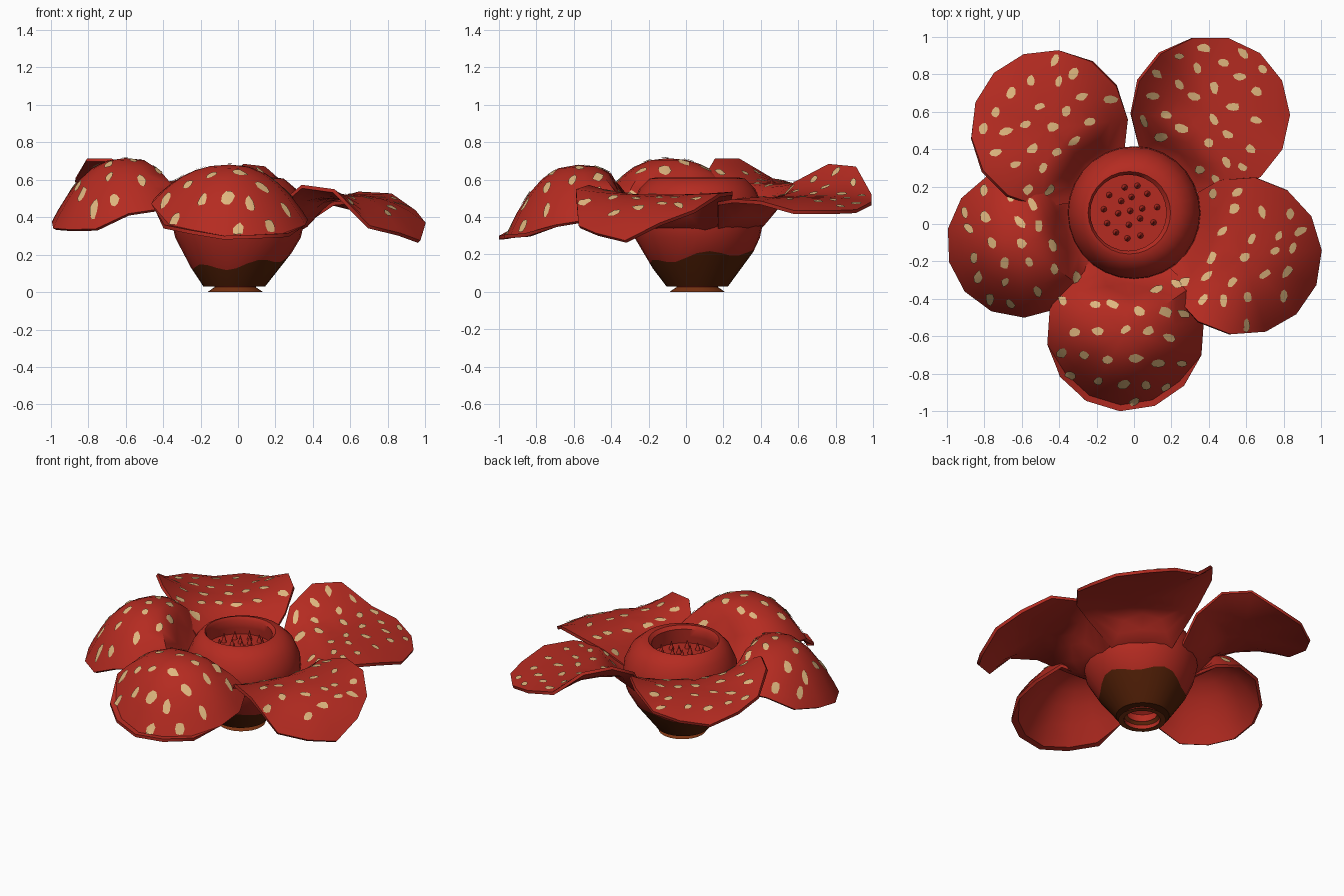
import bpy, bmesh, math, random
from mathutils import Vector, Matrix
from mathutils.bvhtree import BVHTree

if "Cube" in bpy.data.objects:
    bpy.data.objects.remove(bpy.data.objects["Cube"])

random.seed(4)
AXIS = Vector((0.0, 0.06, 0.0))      # centre of the bowl


def material(name, rgb):
    m = bpy.data.materials.new(name)
    m.diffuse_color = (*rgb, 1.0)
    m.use_nodes = True
    m.node_tree.nodes["Principled BSDF"].inputs["Base Color"].default_value = m.diffuse_color
    return m


RED = material("petal red", (0.46, 0.024, 0.015))
TAN = material("spot tan", (0.74, 0.47, 0.21))
DARK = material("dark brown", (0.085, 0.014, 0.002))
BROWN = material("foot brown", (0.2, 0.034, 0.006))


def finish(bm, name, mats, angle=45, thickness=0):
    me = bpy.data.meshes.new(name)
    bm.to_mesh(me)
    bm.free()
    ob = bpy.data.objects.new(name, me)
    bpy.context.collection.objects.link(ob)
    for m in mats:
        me.materials.append(m)
    bpy.ops.object.select_all(action='DESELECT')
    ob.select_set(True)
    bpy.context.view_layer.objects.active = ob
    if thickness:
        mod = ob.modifiers.new("thickness", 'SOLIDIFY')
        mod.thickness = thickness
        mod.offset = -1
        bpy.ops.object.modifier_apply(modifier=mod.name)
    bpy.ops.object.shade_smooth_by_angle(angle=math.radians(angle))
    return ob


def lathe(profile, n, centre, cap_end=False, wobble=None):
    """Revolve (radius, z, x shift) points; wobble = (ring index, function)."""
    bm = bmesh.new()
    rings = []
    for k, (r, z, dx) in enumerate(profile):
        ring = []
        for i in range(n):
            a = 2 * math.pi * i / n
            rr, zz = r, z
            if wobble and k == wobble[0]:
                rr, zz = wobble[1](a)
            ring.append(bm.verts.new((centre.x + dx + rr * math.cos(a),
                                      centre.y + rr * math.sin(a), zz)))
        rings.append(ring)
    for k in range(len(rings) - 1):
        for i in range(n):
            j = (i + 1) % n
            f = bm.faces.new((rings[k][i], rings[k][j], rings[k + 1][j], rings[k + 1][i]))
            f.material_index = k
    if cap_end:
        bm.faces.new(rings[-1]).material_index = len(rings)
    return bm


# Bowl with a rolled rim; the lower band has a wavy edge and is dark brown
def stain_edge(a):
    z = 0.17 + 0.04 * math.cos(a - 0.9) + 0.018 * math.sin(5 * a + 0.8)
    return 0.17 + (z - 0.03) * 0.12 / 0.17, z


bowl_profile = [(0.112, 0.03, -0.015), (0.165, 0.03, -0.02), (0.27, 0.17, -0.01), (0.335, 0.29, 0),
                (0.355, 0.38, 0), (0.35, 0.46, 0), (0.31, 0.55, 0), (0.255, 0.605, -0.01),
                (0.22, 0.612, -0.025), (0.203, 0.592, -0.03), (0.206, 0.54, -0.03),
                (0.21, 0.495, -0.03)]
bm = lathe(bowl_profile, 28, AXIS, True, (2, stain_edge))
for f in bm.faces:
    f.material_index = 1 if f.material_index < 2 else 0
finish(bm, "bowl", [RED, DARK])

# Flared foot, open below with a red hollow
foot_c = AXIS + Vector((-0.015, 0, 0))
bm = lathe([(0.112, 0.003, 0), (0.113, 0, 0), (0.148, 0, 0), (0.09, 0.04, 0)], 24, foot_c)
for f in bm.faces:
    f.material_index = 0
finish(bm, "foot", [BROWN], 30)
bm = lathe([(0.111, 0.002, 0), (0.111, 0.1, 0), (0.05, 0.14, 0)], 24, foot_c, True)
bmesh.ops.reverse_faces(bm, faces=[f for f in bm.faces if len(f.verts) == 4])
bmesh.ops.recalc_face_normals(bm, faces=bm.faces[:])
bmesh.ops.reverse_faces(bm, faces=bm.faces[:])
for f in bm.faces:
    f.material_index = 0
finish(bm, "foot_hollow", [RED])

# Spikes on the floor of the bowl
bm = bmesh.new()
hole = AXIS + Vector((-0.02, 0.01, 0))
for count, rad, turn in ((1, 0, 0), (6, 0.07, 0.3), (11, 0.138, 0.1)):
    for i in range(count):
        a = turn + 2 * math.pi * i / count + random.uniform(-0.15, 0.15)
        r = rad * random.uniform(0.92, 1.1)
        h = random.uniform(0.05, 0.065)
        bmesh.ops.create_cone(bm, cap_ends=True, segments=8, radius1=0.017, radius2=0.002, depth=h,
                              matrix=Matrix.Translation((hole.x + r * math.cos(a),
                                                         hole.y + r * math.sin(a), 0.493 + h / 2)))
finish(bm, "spikes", [RED])


def smooth(s):
    s = min(max(s, 0), 1)
    return s * s * (3 - 2 * s)


# Petals: centre, radius, centre height, and rim heights every 45 degrees from the tip
def petal(name, cx, cy, radius, mid, rim, root=0.38, lip=1.0, n=14):
    heading = math.atan2(cy - AXIS.y, cx - AXIS.x)

    def rim_height(t):
        t = (t / (math.pi / 4)) % 8
        i = int(t) % 8
        s = smooth(t - int(t))
        return rim[i] * (1 - s) + rim[(i + 1) % 8] * s

    bm = bmesh.new()
    centre = bm.verts.new((cx, cy, mid))
    rings = []
    for q in (0.25, 0.45, 0.62, 0.78, 0.92, 1.0):
        ring = []
        for i in range(n):
            t = 2 * math.pi * i / n
            p = Vector((cx + q * radius * math.cos(t + heading),
                        cy + q * radius * math.sin(t + heading), 0))
            away = p - AXIS
            dist = away.length
            edge = lip if math.cos(t) > 0.6 else 1.0    # flat lip only near the tip
            z = mid + (rim_height(t) - mid) * min(q / edge, 1) ** 2.3
            w = smooth((dist - 0.31) / 0.19)       # dip down to the root at the bowl wall
            z = root * (1 - w) + z * w
            if dist < 0.29:                        # keep the root inside the wall
                p = AXIS + away.normalized() * (0.29 + 0.1 * (dist - 0.29))
            p.z = z
            ring.append(bm.verts.new(p))
        rings.append(ring)
    for i in range(n):
        j = (i + 1) % n
        bm.faces.new((centre, rings[0][i], rings[0][j]))
        for a, b in zip(rings, rings[1:]):
            bm.faces.new((a[i], b[i], b[j], a[j]))
    bmesh.ops.triangulate(bm, faces=bm.faces[:])
    bm.normal_update()
    tree = BVHTree.FromBMesh(bm)
    finish(bm, name, [RED], 50, 0.02)

    # thin irregular spots laid on the upper side, mostly across the petal
    sp = bmesh.new()

    def drop(x, y):
        hit, nor, _, _ = tree.ray_cast(Vector((x, y, 3)), Vector((0, 0, -1)))
        return None if hit is None else hit + nor * 0.006

    step = 0.128
    for row in range(-3, 4):
        for col in range(-3, 4):
            u = (row + random.uniform(-0.2, 0.2)) * step
            v = (col + 0.5 * (row % 2) + random.uniform(-0.2, 0.2)) * step
            x = cx + u * math.cos(heading) - v * math.sin(heading)
            y = cy + u * math.sin(heading) + v * math.cos(heading)
            if math.hypot(u, v) > radius - 0.05 or math.hypot(x - AXIS.x, y - AXIS.y) < 0.42:
                continue
            turn = heading + math.pi / 2 + random.uniform(-0.7, 0.7)
            la, lb = random.uniform(0.027, 0.039), random.uniform(0.018, 0.025)
            pts = [drop(x, y)]
            for k in range(8):
                a = k * math.pi / 4
                w = random.uniform(0.8, 1.15)
                ex, ey = la * w * math.cos(a), lb * w * math.sin(a)
                pts.append(drop(x + ex * math.cos(turn) - ey * math.sin(turn),
                                y + ex * math.sin(turn) + ey * math.cos(turn)))
            if None in pts:
                continue
            vs = [sp.verts.new(p) for p in pts]
            for k in range(8):
                sp.faces.new((vs[0], vs[1 + k], vs[1 + (k + 1) % 8]))
    finish(sp, name + "_spots", [TAN])


petal("front_petal", -0.045, -0.577, 0.423, 0.68,
      (0.30, 0.31, 0.37, 0.46, 0.45, 0.48, 0.5, 0.35), lip=0.92)
petal("right_petal", 0.58, -0.17, 0.423, 0.52,
      (0.275, 0.43, 0.55, 0.48, 0.45, 0.46, 0.6, 0.34), root=0.34)
petal("back_right_petal", 0.41, 0.58, 0.423, 0.51,
      (0.44, 0.51, 0.71, 0.58, 0.45, 0.48, 0.5, 0.43), root=0.35)
petal("back_left_petal", -0.45, 0.51, 0.42, 0.58,
      (0.51, 0.6, 0.74, 0.6, 0.46, 0.54, 0.67, 0.55))
petal("left_petal", -0.6, -0.1, 0.4, 0.715,
      (0.34, 0.33, 0.44, 0.46, 0.45, 0.46, 0.52, 0.4))
